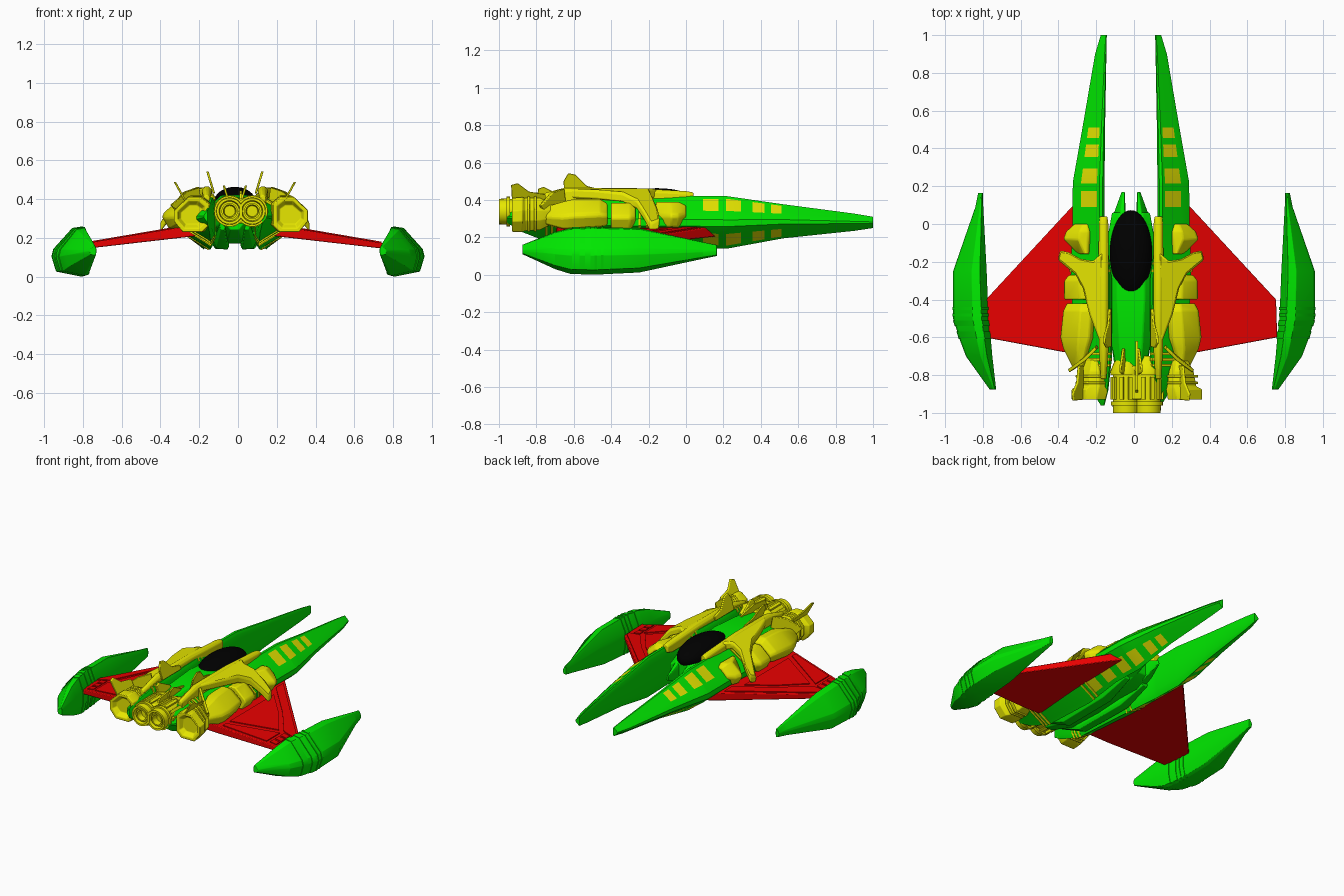
import bpy, bmesh, math
from mathutils import Vector, Matrix

if "Cube" in bpy.data.objects:
    bpy.data.objects.remove(bpy.data.objects["Cube"])


def material(name, rgb):
    m = bpy.data.materials.new(name)
    m.diffuse_color = (*rgb, 1)
    m.use_nodes = True
    m.node_tree.nodes["Principled BSDF"].inputs["Base Color"].default_value = m.diffuse_color
    return m


GREEN = material("green", (0.0, 0.80, 0.0))
YELLOW = material("yellow", (0.80, 0.80, 0.0))
RED = material("red", (0.80, 0.0, 0.0))
BLACK = material("black", (0.0, 0.0, 0.0))
BODY, ENG = -0.016, 0.015      # centre lines of the hull and of the engine group


def finish(name, bm, mats, cx=BODY, mirror=True, bevel=0.0):
    """Mirror the half across x, shift to its centre line and make the object."""
    if mirror:
        dup = bmesh.ops.duplicate(bm, geom=bm.verts[:] + bm.edges[:] + bm.faces[:])
        vs = [g for g in dup["geom"] if isinstance(g, bmesh.types.BMVert)]
        bmesh.ops.scale(bm, vec=(-1, 1, 1), verts=vs)
    bmesh.ops.translate(bm, vec=(cx, 0, 0), verts=bm.verts)
    bmesh.ops.recalc_face_normals(bm, faces=bm.faces)
    me = bpy.data.meshes.new(name)
    bm.to_mesh(me)
    bm.free()
    for m in mats:
        me.materials.append(m)
    me.shade_smooth()
    me.set_sharp_from_angle(angle=math.radians(30))
    ob = bpy.data.objects.new(name, me)
    bpy.context.collection.objects.link(ob)
    if bevel:
        b = ob.modifiers.new("bevel", "BEVEL")
        b.width, b.segments, b.limit_method, b.angle_limit = bevel, 2, "ANGLE", math.radians(25)
    return ob


def loft(bm, prof, stations, paint=None):
    """Skin a unit profile through stations (y, x_in, x_out, z_low, z_high)."""
    rings = [[bm.verts.new((a + u * (b - a), y, c + v * (d - c))) for u, v in prof]
             for y, a, b, c, d in stations]
    n = len(prof)
    for k in range(len(rings) - 1):
        r, s = rings[k], rings[k + 1]
        ym = (stations[k][0] + stations[k + 1][0]) / 2
        for i in range(n):
            f = bm.faces.new((r[i], r[(i + 1) % n], s[(i + 1) % n], s[i]))
            if paint:
                f.material_index = paint(i, ym)
    bm.faces.new(rings[0])
    bm.faces.new(rings[-1])


def at(stations, y):
    """Interpolate a station at y (stations run from high y to low y)."""
    for p, q in zip(stations, stations[1:]):
        if q[0] <= y <= p[0]:
            t = (y - p[0]) / (q[0] - p[0])
            return tuple(a + t * (b - a) for a, b in zip(p, q))


def prism(bm, pts, vec):
    """Extrude a polygon of 3D points along a vector."""
    a = [bm.verts.new(p) for p in pts]
    b = [bm.verts.new(Vector(p) + Vector(vec)) for p in pts]
    bm.faces.new(a)
    bm.faces.new(b)
    for i in range(len(a)):
        j = (i + 1) % len(a)
        bm.faces.new((a[i], a[j], b[j], b[i]))
    return b


def box(bm, c, s, rot=None):
    m = Matrix.Translation(c) @ (rot or Matrix()) @ Matrix.Diagonal((*s, 1))
    bmesh.ops.create_cube(bm, size=1, matrix=m)


CIRCLE = [(0.5 + 0.5 * math.cos(t * math.tau / 24), 0.5 + 0.5 * math.sin(t * math.tau / 24)) for t in range(24)]
CHAMFER = [(0.1, 0), (0, 0.2), (0, 0.85), (0.12, 1), (0.45, 1), (0.95, 0.55), (1, 0.4), (0.8, 0.05)]

# Twin prong hulls, with yellow squares chosen by section edge and y band
hull = [(1.0, .128, .16, .25, .31), (.9, .13, .19, .235, .327), (.52, .137, .255, .195, .377),
        (.22, .14, .308, .14, .42), (0, .14, .31, .145, .42), (-.3, .10, .32, .14, .43),
        (-.7, .10, .29, .16, .42), (-.88, .12, .21, .23, .38), (-.96, .14, .16, .28, .34)]
hull_prof = [(0, .15), (0, .92), (.06, 1), (.16, 1), (.24, .95), (.74, .72), (1, .55), (1, .42),
             (.74, .28), (.24, .06), (.12, 0)]
bands = [(.51, .455), (.42, .355), (.295, .215), (.175, .09)]
low_bands = bands + [(.03, -.06), (-.12, -.21)]
cuts = sorted({s[0] for s in hull} | {y for b in low_bands for y in b}, reverse=True)


def hull_paint(i, y):
    use = bands if i == 4 else low_bands if i == 8 else []
    return int(any(lo < y < hi for hi, lo in use))


bm = bmesh.new()
loft(bm, hull_prof, [at(hull, y) for y in cuts], hull_paint)
finish("prong_hulls", bm, [GREEN, YELLOW])

# Centre fuselage with two small nose horns and keels
bm = bmesh.new()
loft(bm, [(.3, 0), (0, .35), (0, .8), (.2, 1), (.8, 1), (1, .8), (1, .35), (.7, 0)],
     [(.06, -.10, .10, .24, .35), (-.05, -.12, .12, .19, .39), (-.4, -.12, .12, .17, .42),
      (-.65, -.10, .10, .18, .41), (-.85, -.06, .06, .24, .38)])
finish("centre_fuselage", bm, [GREEN], mirror=False, bevel=.006)
bm = bmesh.new()
loft(bm, CHAMFER, [(.17, .033, .05, .27, .30), (.06, .028, .09, .23, .35), (-.06, .02, .12, .2, .39)])
loft(bm, CHAMFER, [(0, .05, .10, .2, .24), (-.2, .03, .12, .14, .22), (-.6, .03, .11, .14, .24), (-.8, .05, .08, .24, .3)])
finish("nose_horns_and_keels", bm, [GREEN], bevel=.004)

# Canopy
bm = bmesh.new()
bmesh.ops.create_uvsphere(bm, u_segments=40, v_segments=20, radius=1,
                          matrix=Matrix.Translation((0, -.155, .375)) @ Matrix.Diagonal((.112, .228, .088, 1)))
finish("canopy", bm, [BLACK], mirror=False)


# Wings, thicker at the root, with raised panels
def wz(x):
    return .252 - .17 * (x - .3)


bm = bmesh.new()
plan = [(.2, .2), (.305, .10), (.768, -.40), (.774, -.60), (.345, -.68), (.2, -.70)]
for v in prism(bm, [(x, y, wz(x)) for x, y in plan], (0, 0, -.028)):
    v.co.z -= .055 * (.774 - v.co.x)
finish("wings", bm, [RED], bevel=.005)
bm = bmesh.new()
panels = [[(.32, .06), (.75, -.405), (.755, -.435), (.66, -.42), (.52, -.235), (.32, -.02)],
          [(.36, -.10), (.50, -.25), (.63, -.43), (.36, -.58)],
          [(.36, -.62), (.655, -.455), (.655, -.60), (.36, -.655)]]
panels += [[(.675, y), (.72, y), (.72, y - .04), (.675, y - .04)] for y in (-.44, -.495, -.55)]
for p in panels:
    prism(bm, [(x, y, wz(x)) for x, y in p], (0, 0, .006))
finish("wing_panels", bm, [RED])

# Wingtip pods with raised bands
pod = [(.165, .80, .825, .10, .16), (.09, .798, .84, .085, .175), (-.25, .78, .958, .012, .25),
       (-.5, .77, .958, 0, .255), (-.62, .757, .92, .005, .25), (-.70, .75, .89, .03, .23),
       (-.875, .73, .765, .11, .16)]
pod_prof = [(0, .3), (0, .65), (.2, 1), (.45, .97), (.95, .55), (1, .4), (.88, .1), (.2, 0), (.08, .03)]
bm = bmesh.new()
loft(bm, pod_prof, pod)
finish("wingtip_pods", bm, [GREEN], cx=0, bevel=.008)
bm = bmesh.new()
for y0, y1 in ((-.44, -.455), (-.475, -.49), (-.51, -.54), (-.57, -.61)):
    ends = []
    for y in (y0, y1):
        s = at(pod, y)
        ends.append((y, s[1] - .004, s[2] + .004, s[3], s[4] + .004))
    loft(bm, pod_prof, ends)
finish("pod_bands", bm, [GREEN], cx=0)

# Canopy rails and swept shoulder arms
bm = bmesh.new()
loft(bm, [(0, 0), (0, .8), (.3, 1), (.7, 1), (1, .8), (1, 0)],
     [(.04, .125, .165, .39, .44), (0, .12, .17, .38, .447), (-.3, .118, .172, .38, .465),
      (-.65, .118, .17, .38, .465), (-.82, .13, .16, .36, .42)])
finish("canopy_rails", bm, [YELLOW], bevel=.005)
bm = bmesh.new()
arm = [(.15, -.15), (.20, -.195), (.265, -.185), (.33, -.15), (.375, -.14), (.387, -.19),
       (.345, -.225), (.295, -.265), (.255, -.34), (.22, -.48), (.15, -.66)]
prism(bm, [(x, y, .46 - 3.2 * max(0, x - .17) ** 2 - .25 * max(0, x - .25)) for x, y in arm], (0, 0, -.05))
finish("shoulder_arms", bm, [YELLOW], bevel=.01)

# Armour blocks on the hull flanks
bm = bmesh.new()
for st in ([(0, .22, .30, .28, .37), (-.04, .21, .345, .25, .39), (-.08, .21, .36, .25, .39), (-.16, .22, .28, .25, .39)],
           [(-.27, .22, .33, .26, .37), (-.30, .21, .355, .24, .385), (-.40, .21, .355, .24, .385)],
           [(-.42, .20, .34, .26, .38), (-.46, .195, .36, .25, .405), (-.60, .20, .375, .24, .405),
            (-.66, .22, .36, .24, .39), (-.76, .25, .31, .27, .36)]):
    loft(bm, CHAMFER, st)
finish("flank_armour", bm, [YELLOW], bevel=.008)
bm = bmesh.new()
for y in (-.20, -.24, -.68, -.71, -.74):
    s = at(hull, y)
    loft(bm, hull_prof, [(y, s[1], s[2] + .008, s[3] - .004, s[4] + .008),
                         (y - .014, s[1], s[2] + .008, s[3] - .004, s[4] + .008)])
finish("hull_bands", bm, [YELLOW])

# Outer engine blocks
bm = bmesh.new()
hexa = [(.2, 0), (0, .2), (0, .8), (.25, 1), (.6, 1), (1, .62), (1, .3), (.75, 0)]
loft(bm, hexa, [(-.72, .19, .27, .27, .38), (-.78, .17, .30, .24, .41), (-.86, .16, .315, .235, .41),
                (-.875, .155, .345, .23, .415), (-.93, .165, .345, .23, .41),
                (-.93, .185, .325, .25, .39), (-.90, .20, .31, .27, .37)])
for y in (-.80, -.835):
    loft(bm, hexa, [(y, .16, .325, .23, .42), (y - .012, .16, .325, .23, .42)])
finish("outer_engines", bm, [YELLOW], cx=ENG, bevel=.004)

# Twin central engines: turned body, open nozzles and lengthwise ribs
bm = bmesh.new()
EX, EZ = .058, .338
turn = [(-.70, .05), (-.75, .07), (-.78, .082), (-.80, .082), (-.80, .068), (-.94, .068), (-.94, .08),
        (-.96, .08), (-.96, .07), (-1.0, .068), (-1.0, .055), (-.975, .05), (-.975, .042),
        (-.99, .042), (-.99, .033), (-.95, .028)]
loft(bm, CIRCLE, [(y, EX - r, EX + r, EZ - r, EZ + r) for y, r in turn])
for k in range(10):
    a = k * math.tau / 10
    box(bm, (EX + .07 * math.cos(a), -.87, EZ + .07 * math.sin(a)), (.024, .12, .02), Matrix.Rotation(-a, 4, "Y"))
finish("central_engines", bm, [YELLOW], cx=ENG)
bm = bmesh.new()
box(bm, (0, -.84, EZ), (.10, .18, .13))
finish("engine_core", bm, [YELLOW], cx=ENG, mirror=False, bevel=.01)


# Leaning fins
def fin(bm, yz, x0, z0, lean, w=.012):
    prism(bm, [(x0 + lean * (z - z0), y, z) for y, z in yz], (w, 0, 0))


bm = bmesh.new()
fin(bm, [(-.65, .43), (-.655, .50), (-.63, .543), (-.59, .535), (-.53, .475), (-.45, .455), (-.45, .43)], .105, .44, .3)
fin(bm, [(-.93, .39), (-.935, .48), (-.90, .49), (-.84, .445), (-.75, .43), (-.75, .39)], .255, .4, .55)
fin(bm, [(-.80, .38), (-.79, .46), (-.76, .47), (-.66, .42), (-.66, .38)], .03, .4, .3)
prism(bm, [(.18, -.64, .38), (.19, -.65, .46), (.25, -.71, .44), (.335, -.77, .37), (.30, -.75, .33)], (-.008, -.016, 0))
finish("rear_fins", bm, [YELLOW], bevel=.003)
bm = bmesh.new()
fin(bm, [(-.90, .38), (-.88, .43), (-.76, .445), (-.62, .42), (-.62, .38)], .009, .4, 0)
finish("spine_fin", bm, [YELLOW], cx=0, mirror=False)
